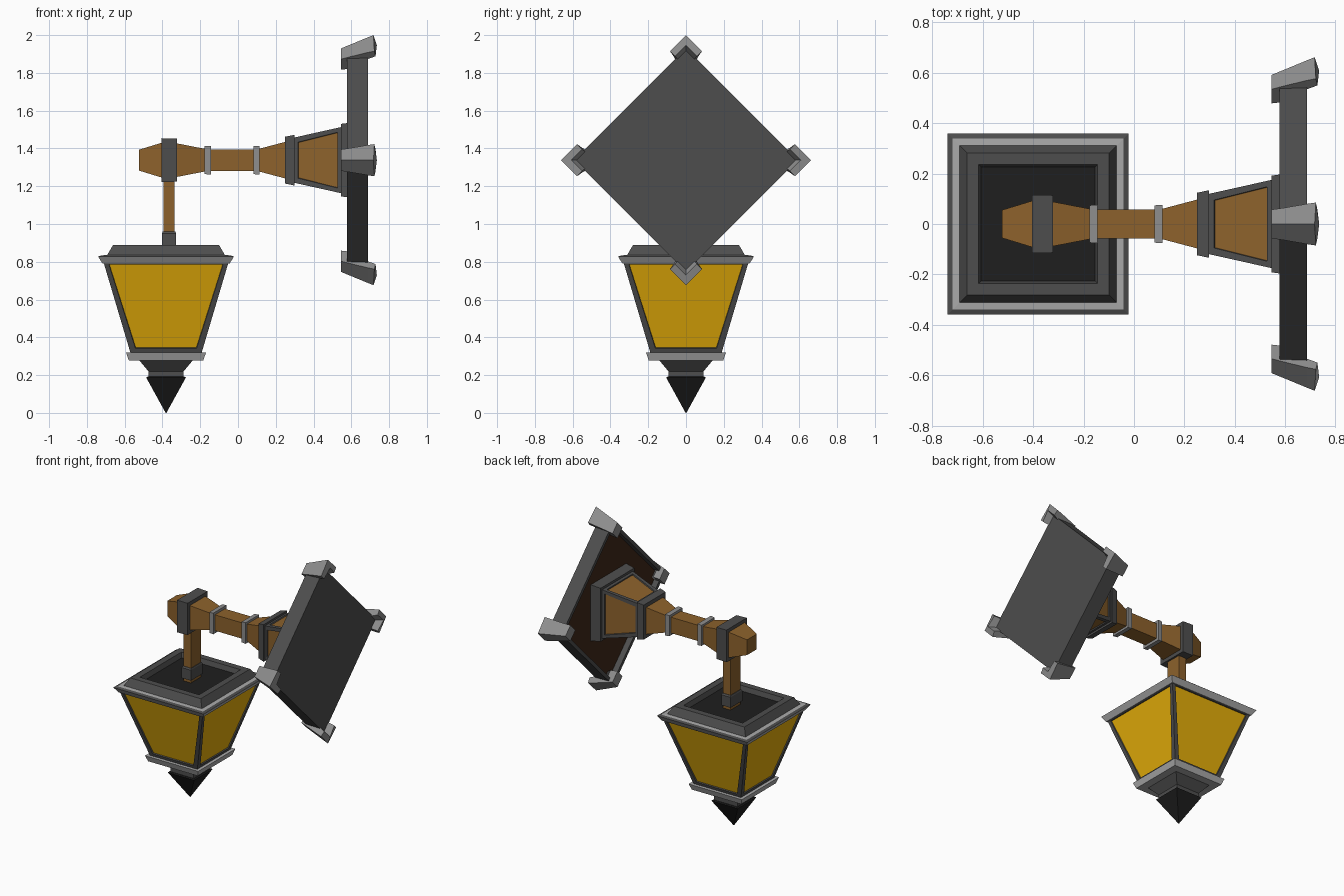
import bpy, bmesh
from mathutils import Vector, Matrix
from math import pi

if "Cube" in bpy.data.objects:
    bpy.data.objects.remove(bpy.data.objects["Cube"])


def material(name, rgb):
    m = bpy.data.materials.new(name)
    m.diffuse_color = (*rgb, 1)
    m.use_nodes = True
    m.node_tree.nodes["Principled BSDF"].inputs["Base Color"].default_value = m.diffuse_color
    return m


IRON = material("dark_iron", (0.075, 0.075, 0.075))
STEEL = material("light_steel", (0.27, 0.27, 0.27))
PALE = material("pale_steel", (0.40, 0.40, 0.40))
WOOD = material("wood", (0.265, 0.121, 0.025))
DARK_WOOD = material("dark_wood", (0.05, 0.02, 0.009))
GLASS = material("amber_glass", (0.80, 0.43, 0.003))
BLACK = material("black_iron", (0.013, 0.013, 0.013))

LAMP_X, ROD_X, ARM_Z = -0.381, -0.365, 1.338
SIGNS = [(-1, -1), (1, -1), (1, 1), (-1, 1)]


def loft(name, rings, mats):
    """Skin equal-length point rings, cap both ends, return object's bmesh data."""
    bm = bmesh.new()
    vs = [[bm.verts.new(p) for p in r] for r in rings]
    n = len(rings[0])
    for a, b in zip(vs, vs[1:]):
        for i in range(n):
            j = (i + 1) % n
            bm.faces.new((a[i], a[j], b[j], b[i]))
    bm.faces.new(vs[0])
    bm.faces.new(vs[-1])
    bmesh.ops.recalc_face_normals(bm, faces=bm.faces)
    bm.normal_update()
    return name, bm, mats


def finish(part):
    name, bm, mats = part
    me = bpy.data.meshes.new(name)
    bm.to_mesh(me)
    bm.free()
    for m in mats:
        me.materials.append(m)
    ob = bpy.data.objects.new(name, me)
    bpy.context.collection.objects.link(ob)
    return ob


def tower(name, x, profile, *mats, deep=1):
    """Sections stacked along z: profile of (half width, z); deep stretches y."""
    return loft(name, [[(x + sx * h, sy * h * deep, z) for sx, sy in SIGNS] for h, z in profile], mats)


def beam(name, profile, *mats):
    """Square sections strung along x at arm height: profile of (half width, x)."""
    return loft(name, [[(x, sy * h, ARM_Z + sz * h) for sy, sz in SIGNS] for h, x in profile], mats)


def inset_panels(part, test, width, depth):
    """Recess the chosen faces and give them the second material."""
    bm = part[1]
    faces = [f for f in bm.faces if test(f.normal)]
    bmesh.ops.inset_individual(bm, faces=faces, thickness=width, depth=0)
    bmesh.ops.inset_individual(bm, faces=faces, thickness=0.003, depth=-depth)
    for f in faces:
        f.material_index = 1
    return part


def paint(part, test):
    """Give the second material to faces chosen by centre and normal."""
    for f in part[1].faces:
        if test(f.calc_center_median(), f.normal):
            f.material_index = 1
    return part


# Lantern: finial, neck, rims, glazed body
finish(tower("finial", LAMP_X, [(0.002, 0), (0.105, 0.187), (0.098, 0.192)], BLACK))
finish(tower("finial_neck", LAMP_X, [(0.093, 0.185), (0.093, 0.22), (0.143, 0.28)], IRON))
finish(tower("bottom_rim", LAMP_X, [(0.197, 0.278), (0.212, 0.32)], PALE))
finish(inset_panels(tower("lantern_body", LAMP_X, [(0.186, 0.31), (0.334, 0.808)], IRON, GLASS),
                    lambda n: abs(n.z) < 0.7, 0.04, 0.008))
rim = loft("top_rim", [[(LAMP_X + sx * h, sy * h, z) for sx, sy in SIGNS] for h, z in
                       [(0.336, 0.79), (0.36, 0.828), (0.340, 0.834), (0.31, 0.836)]], (PALE, IRON))
finish(paint(rim, lambda c, n: n.z > 0.5 and max(abs(c.x - LAMP_X), abs(c.y)) > 0.345))

# Roof with a raised lip around a sunken black floor
roof = tower("lantern_roof", LAMP_X, [(0.318, 0.825), (0.281, 0.888), (0.236, 0.888), (0.226, 0.853)],
             IRON, BLACK)
finish(paint(roof, lambda c, n: n.z > 0.99 and c.z < 0.86))

# Hanging rod and its socket
finish(tower("hanging_rod", ROD_X, [(0.03, 0.845), (0.03, 1.27)], WOOD, deep=1.9))
finish(tower("rod_socket", ROD_X, [(0.037, 0.875), (0.037, 0.95), (0.033, 0.96)], IRON, deep=1.8))

# Arm with rings and collars
finish(beam("arm", [(0.055, -0.525), (0.092, -0.404), (0.088, -0.32), (0.057, -0.16),
                    (0.057, 0.10), (0.102, 0.27)], WOOD))
for name, x in (("outer_ring", -0.177), ("inner_ring", 0.081)):
    finish(beam(name, [(0.074, x), (0.076, x + 0.033)], STEEL))
finish(beam("end_collar", [(0.116, -0.404), (0.114, -0.322)], IRON))
finish(beam("mount_collar", [(0.124, 0.25), (0.134, 0.298)], IRON))

# Mount with wood panels, and its base
finish(inset_panels(beam("mount", [(0.118, 0.29), (0.176, 0.55)], IRON, WOOD),
                    lambda n: abs(n.x) < 0.7, 0.036, 0.008))
finish(beam("mount_base", [(0.192, 0.546), (0.205, 0.64)], IRON))

# Diamond wall plate with a recessed dark back
D = 0.592
plate = loft("wall_plate", [[(x, 0, ARM_Z + D), (x, D, ARM_Z), (x, 0, ARM_Z - D), (x, -D, ARM_Z)]
                            for x in (0.578, 0.687)], (IRON, DARK_WOOD))
finish(inset_panels(plate, lambda n: n.x < -0.9, 0.035, 0.04))


def cap_ring(tip, side, inner_side, inner):
    """Chevron section of a cap; each corner is (x, lateral, distance out)."""
    flip = lambda p: (p[0], -p[1], p[2])
    return [tip, side, inner_side, inner, flip(inner_side), flip(side)]


# Flared corner caps: square at the back, open chevron at the front
caps = [cap_ring((0.546, 0, 0.592), (0.546, 0.057, 0.535), (0.546, 0.028, 0.507), (0.546, 0, 0.479)),
        cap_ring((0.60, 0, 0.614), (0.60, 0.065, 0.549), (0.60, 0.032, 0.516), (0.60, 0, 0.485)),
        cap_ring((0.687, 0, 0.650), (0.687, 0.080, 0.570), (0.687, 0.045, 0.535), (0.687, 0, 0.58)),
        cap_ring((0.717, 0, 0.662), (0.722, 0.085, 0.577), (0.728, 0.058, 0.550), (0.735, 0, 0.608))]
for i, name in enumerate(("top", "left", "bottom", "right")):
    turn = Matrix.Translation((0, 0, ARM_Z)) @ Matrix.Rotation(i * pi / 2, 4, 'X')
    finish(loft(name + "_corner_cap", [[turn @ Vector(p) for p in r] for r in caps], (STEEL,)))
